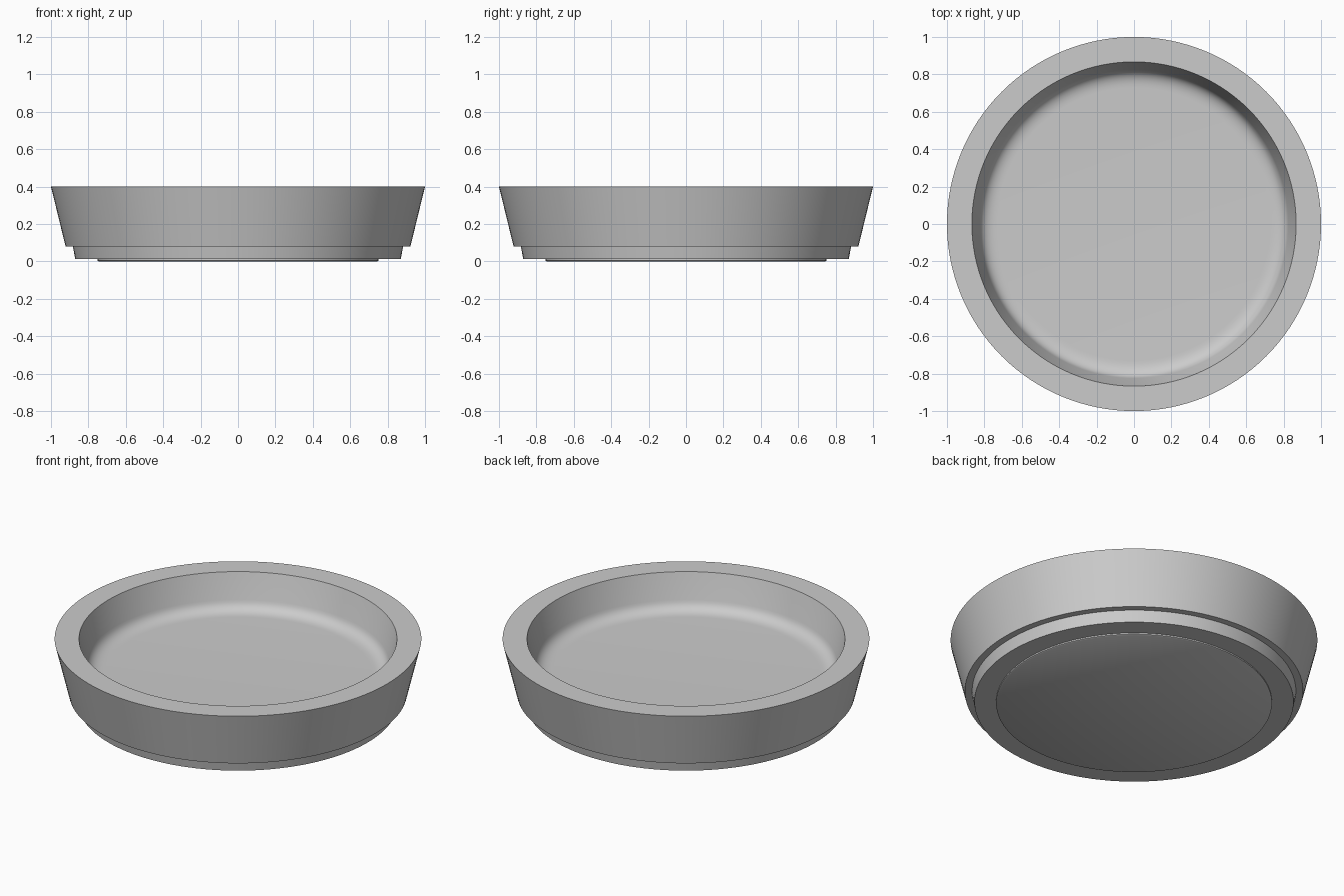
import bpy, bmesh, math

if "Cube" in bpy.data.objects:
    bpy.data.objects.remove(bpy.data.objects["Cube"])

SEGMENTS = 128


def lathe(name, profile):
    """Spin an (r, z) profile around z; r = 0 ends close on the axis."""
    bm = bmesh.new()
    verts = [bm.verts.new((r, 0, z)) for r, z in profile]
    edges = [bm.edges.new(pair) for pair in zip(verts, verts[1:])]
    bmesh.ops.spin(bm, geom=verts + edges, cent=(0, 0, 0), axis=(0, 0, 1),
                   angle=2 * math.pi, steps=SEGMENTS, use_merge=False)
    bmesh.ops.remove_doubles(bm, verts=bm.verts, dist=1e-5)
    bmesh.ops.recalc_face_normals(bm, faces=bm.faces)
    mesh = bpy.data.meshes.new(name)
    bm.to_mesh(mesh)
    bm.free()
    obj = bpy.data.objects.new(name, mesh)
    bpy.context.collection.objects.link(obj)
    bpy.ops.object.select_all(action='DESELECT')
    obj.select_set(True)
    bpy.context.view_layer.objects.active = obj
    bpy.ops.object.shade_smooth_by_angle(angle=math.radians(30))
    return obj


def curve(p0, p1, p2, steps=8):
    """Rounded corner from p0 to p2 steered by p1."""
    ts = [i / steps for i in range(steps + 1)]
    return [tuple((1 - t) ** 2 * a + 2 * t * (1 - t) * b + t * t * c
                  for a, b, c in zip(p0, p1, p2)) for t in ts]


# Foot pad, stepped base, flared outer wall, flat rim and rounded bowl
underside = [(0, 0), (0.745, 0), (0.752, 0.004), (0.752, 0.012), (0.87, 0.012)]
outside = [(0.883, 0.08), (0.922, 0.08), (1.0, 0.4)]
inner_wall = [(0.867, 0.4)]
floor = curve((0.825, 0.25), (0.81, 0.19), (0.73, 0.19)) + [(0, 0.19)]

lathe("dish", underside + outside + inner_wall + floor)
